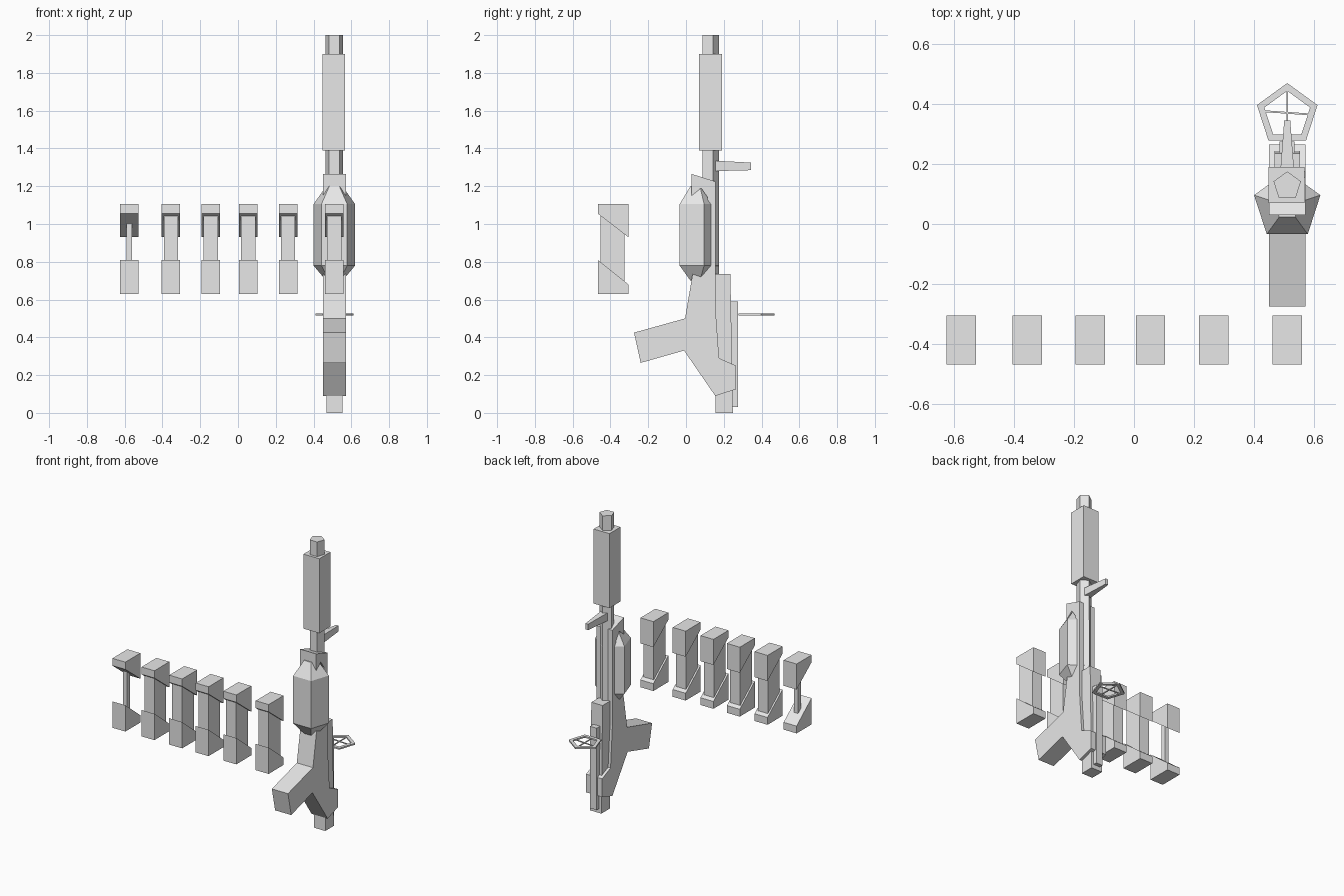
import bpy, bmesh, math

cube = bpy.data.objects.get("Cube")
if cube:
    bpy.data.objects.remove(cube, do_unlink=True)

grey = bpy.data.materials.new("plain_grey")
grey.use_nodes = True
grey.diffuse_color = (0.8, 0.8, 0.8, 1)
grey.node_tree.nodes["Principled BSDF"].inputs["Base Color"].default_value = (0.8, 0.8, 0.8, 1)

CX = 0.51  # centre line of the rifle


def finish(name, bm):
    bmesh.ops.recalc_face_normals(bm, faces=bm.faces)
    mesh = bpy.data.meshes.new(name)
    bm.to_mesh(mesh)
    bm.free()
    mesh.materials.append(grey)
    obj = bpy.data.objects.new(name, mesh)
    bpy.context.collection.objects.link(obj)
    return obj


def box(name, x, y, z):
    """Box from (low, high) ranges."""
    return plate(name, [(y[0], z[0]), (y[1], z[0]), (y[1], z[1]), (y[0], z[1])],
                 (x[0] + x[1]) / 2, x[1] - x[0])


def plate(name, profile, cx, width):
    """Side profile (y, z) extruded across x."""
    bm = bmesh.new()
    face = bm.faces.new([bm.verts.new((cx - width / 2, y, z)) for y, z in profile])
    out = bmesh.ops.extrude_face_region(bm, geom=[face])
    bmesh.ops.translate(bm, vec=(width, 0, 0),
                        verts=[g for g in out["geom"] if isinstance(g, bmesh.types.BMVert)])
    return finish(name, bm)


def pentagon(bm, cy, r, z):
    angles = [math.radians(90 + 72 * i) for i in range(5)]
    return [bm.verts.new((CX + r * math.cos(a), cy + r * math.sin(a), z)) for a in angles]


def bridge(bm, a, b):
    for i in range(5):
        j = (i + 1) % 5
        bm.faces.new((a[i], a[j], b[j], b[i]))


def pentagon_loft(name, cy, sections):
    """Five-sided column through (radius, z) sections."""
    bm = bmesh.new()
    rings = [pentagon(bm, cy, r, z) for r, z in sections]
    for a, b in zip(rings, rings[1:]):
        bridge(bm, a, b)
    bm.faces.new(rings[0])
    bm.faces.new(rings[-1])
    return finish(name, bm)


# Barrel, muzzle sleeve and handguard
pentagon_loft("barrel", 0.127, [(0.048, 0.72), (0.048, 2.0)])
box("muzzle_sleeve", (0.447, 0.567), (0.07, 0.19), (1.39, 1.9))
pentagon_loft("handguard", 0.06, [(0.045, 0.7), (0.116, 0.78), (0.116, 1.105), (0.045, 1.2)])

# Body with grip, butt and the recess that holds the handguard
plate("body", [(0.035, 0.735), (-0.005, 0.5), (-0.275, 0.425), (-0.24, 0.265),
               (-0.01, 0.33), (0.155, 0.09), (0.265, 0.125), (0.265, 0.25),
               (0.175, 0.29), (0.155, 0.57), (0.155, 1.225), (0.03, 1.265),
               (0.03, 1.15), (0.08, 1.19), (0.115, 1.14), (0.115, 0.76), (0.08, 0.72)],
      0.51, 0.122)

# Rear tube and sight rail
plate("rear_tube", [(0.155, 0), (0.248, 0), (0.235, 0.735), (0.155, 0.735)], CX, 0.085)
box("sight_rail", (CX - 0.025, CX + 0.025), (0.235, 0.274), (0.03, 0.59))

# Front sight, tapering towards its tip
sight = plate("front_sight", [(0.15, 1.335), (0.345, 1.325), (0.345, 1.285), (0.15, 1.28)], CX, 0.05)
for v in sight.data.vertices:
    if v.co.y > 0.3:
        v.co.x = CX + (v.co.x - CX) * 0.4

# Ring sight with cross wires
SIGHT_Y, SIGHT_Z = 0.363, 0.52
bm = bmesh.new()
rings = [pentagon(bm, SIGHT_Y, r, SIGHT_Z + dz)
         for r, dz in ((0.106, -0.005), (0.106, 0.005), (0.08, 0.005), (0.08, -0.005))]
for i in range(4):
    bridge(bm, rings[i], rings[(i + 1) % 4])
finish("ring_sight", bm)
wire_z = (SIGHT_Z - 0.003, SIGHT_Z + 0.003)
box("upright_wire", (CX - 0.003, CX + 0.003), (0.29, 0.45), wire_z)
wire = box("cross_wire", (CX - 0.08, CX + 0.08), (0.367, 0.373), wire_z)
for v in wire.data.vertices:
    v.co.y -= (v.co.x - CX) * 0.07

# Row of magazines: two wedge caps joined by a core; the first core is a thin rod
for i, x in enumerate((-0.575, -0.355, -0.145, 0.055, 0.265, 0.51)):
    plate(f"upper_cap_{i}", [(-0.467, 1.105), (-0.305, 1.105), (-0.305, 0.93), (-0.467, 1.055)], x, 0.098)
    plate(f"lower_cap_{i}", [(-0.467, 0.81), (-0.305, 0.68), (-0.305, 0.63), (-0.467, 0.63)], x, 0.098)
    half, depth = (0.015, (-0.4, -0.37)) if i == 0 else (0.038, (-0.452, -0.325))
    box(f"core_{i}", (x - half, x + half), depth, (0.66, 1.08))
